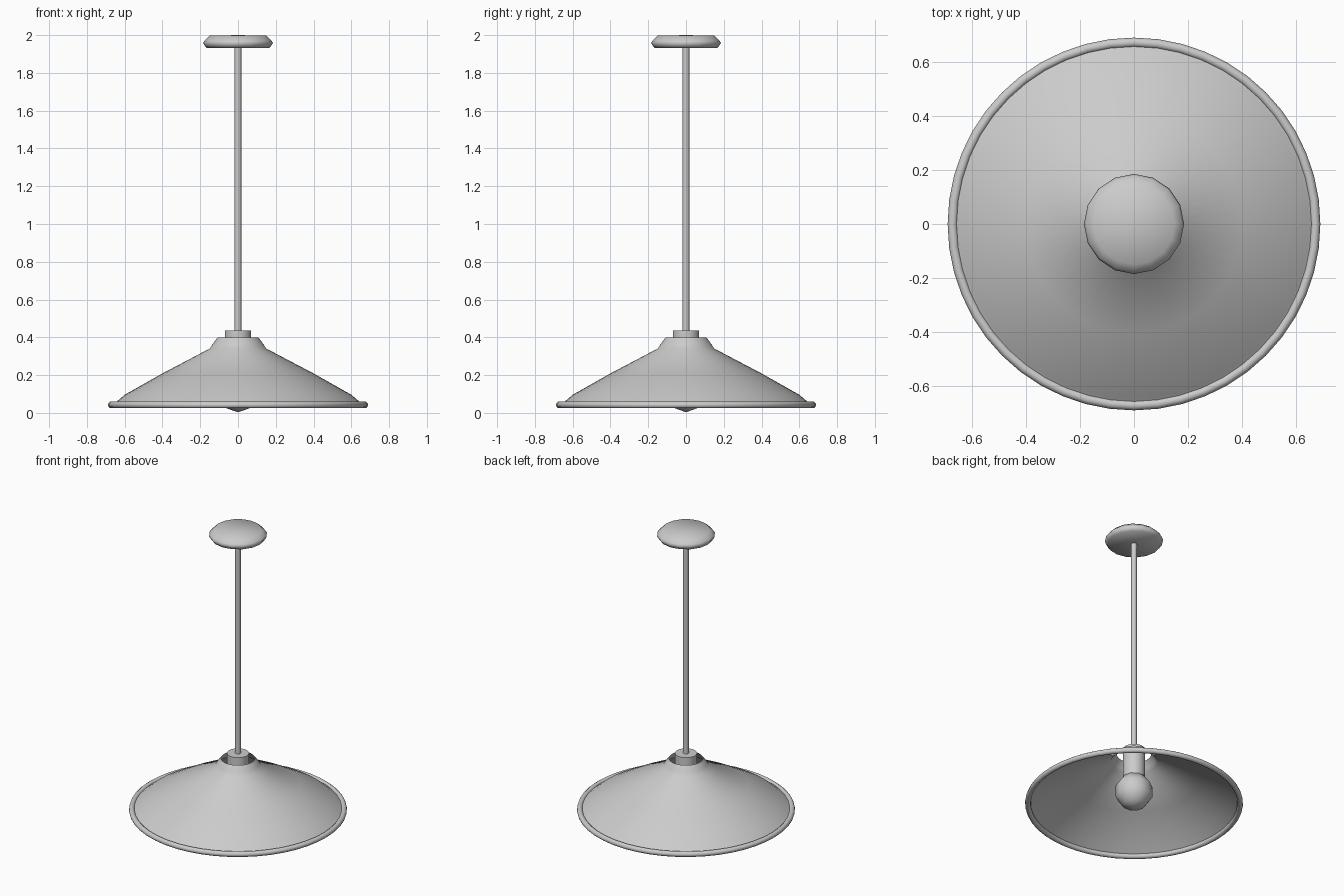
import bpy, math

if "Cube" in bpy.data.objects:
    bpy.data.objects.remove(bpy.data.objects["Cube"])


def lathe(name, profile, sides, angle=None, closed=False):
    """Revolve (radius, z) points around z; zero radius makes a pole."""
    verts, faces, rings = [], [], []
    for r, z in profile:
        start = len(verts)
        if r == 0:
            verts.append((0, 0, z))
            rings.append([start] * sides)
            continue
        for i in range(sides):
            a = 2 * math.pi * i / sides
            verts.append((r * math.cos(a), r * math.sin(a), z))
        rings.append(list(range(start, start + sides)))
    pairs = list(zip(rings, rings[1:]))
    if closed:
        pairs.append((rings[-1], rings[0]))
    for lo, hi in pairs:
        for i in range(sides):
            j = (i + 1) % sides
            face = list(dict.fromkeys((lo[i], lo[j], hi[j], hi[i])))
            faces.append(face)
    mesh = bpy.data.meshes.new(name)
    mesh.from_pydata(verts, [], faces)
    obj = bpy.data.objects.new(name, mesh)
    bpy.context.collection.objects.link(obj)
    bpy.ops.object.select_all(action='DESELECT')
    obj.select_set(True)
    bpy.context.view_layer.objects.active = obj
    if angle is None:
        bpy.ops.object.shade_smooth()
    else:
        bpy.ops.object.shade_smooth_by_angle(angle=math.radians(angle))
    return obj


# ceiling canopy, soft shaded disc
lathe("ceiling_canopy", [(0, 1.933), (0.168, 1.933), (0.185, 1.958),
                         (0.178, 1.97), (0.15, 1.997), (0, 2.0)], 16)

# hanging rod
lathe("hanging_rod", [(0, 0.42), (0.018, 0.42), (0.018, 1.94), (0, 1.94)], 12, 50)

# bulb socket, passing through the open top of the shade
lathe("bulb_socket", [(0, 0.20), (0.07, 0.20), (0.07, 0.435), (0, 0.435)], 24, 40)

# low-poly round bulb
bulb = [(0.122 * math.sin(math.pi * i / 5), 0.127 - 0.122 * math.cos(math.pi * i / 5))
        for i in range(1, 5)]
lathe("bulb", [(0, 0.003)] + bulb + [(0, 0.249)], 10)

# open conical shade, thin sheet
lathe("shade", [(0.665, 0.045), (0.645, 0.058), (0.60, 0.096), (0.40, 0.209),
                (0.149, 0.341), (0.135, 0.363), (0.108, 0.40)], 48)

# rolled rim of the shade
rim = [(0.671 + 0.018 * math.cos(math.pi * i / 5), 0.042 + 0.018 * math.sin(math.pi * i / 5))
       for i in range(10)]
lathe("shade_rim", rim, 48, closed=True)
